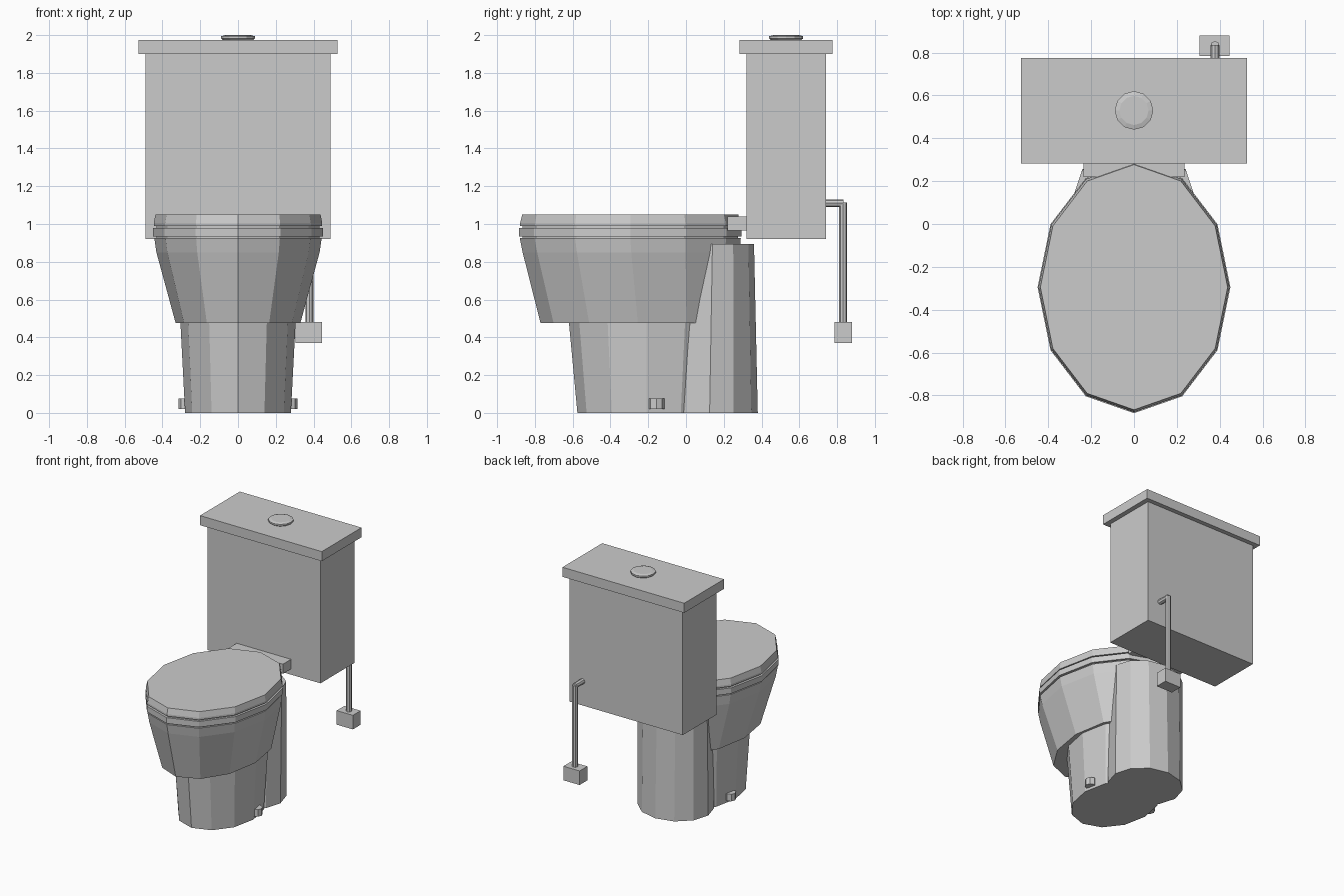
import bpy
import bmesh
import math
from mathutils import Matrix, Vector

if "Cube" in bpy.data.objects:
    bpy.data.objects.remove(bpy.data.objects["Cube"])

ceramic = bpy.data.materials.new("ceramic grey")
ceramic.diffuse_color = (0.6, 0.6, 0.6, 1)
ceramic.use_nodes = True
ceramic.node_tree.nodes["Principled BSDF"].inputs["Base Color"].default_value = ceramic.diffuse_color


def finish(name, bm):
    bmesh.ops.recalc_face_normals(bm, faces=bm.faces[:])
    mesh = bpy.data.meshes.new(name)
    bm.to_mesh(mesh)
    bm.free()
    mesh.materials.append(ceramic)
    obj = bpy.data.objects.new(name, mesh)
    bpy.context.collection.objects.link(obj)
    return obj


def loft(name, rings, sides=12, cx=0.0):
    """Capped stack of elliptical rings, each (z, centre y, radius x, radius y)."""
    bm = bmesh.new()
    loops = []
    for z, cy, rx, ry in rings:
        angles = [2 * math.pi * i / sides for i in range(sides)]
        loops.append([bm.verts.new((cx + rx * math.cos(a), cy + ry * math.sin(a), z))
                      for a in angles])
    for low, high in zip(loops, loops[1:]):
        for i in range(sides):
            j = (i + 1) % sides
            bm.faces.new((low[i], low[j], high[j], high[i]))
    bm.faces.new(loops[0])
    bm.faces.new(loops[-1])
    return finish(name, bm)


def box(name, low, high):
    low, high = Vector(low), Vector(high)
    bm = bmesh.new()
    bmesh.ops.create_cube(bm, size=1, matrix=Matrix.Translation((low + high) / 2)
                          @ Matrix.Diagonal((*(high - low), 1)))
    return finish(name, bm)


def rod(name, start, end, radius, sides=8):
    start, end = Vector(start), Vector(end)
    axis = end - start
    bm = bmesh.new()
    bmesh.ops.create_cone(bm, cap_ends=True, segments=sides, radius1=radius,
                          radius2=radius, depth=axis.length,
                          matrix=Matrix.Translation((start + end) / 2)
                          @ axis.to_track_quat('Z', 'Y').to_matrix().to_4x4())
    return finish(name, bm)


# Pedestal and rear column
loft("pedestal", [(0, -0.21, 0.28, 0.365), (0.48, -0.21, 0.305, 0.41)])
loft("rear_column", [(0, 0.125, 0.28, 0.255), (0.895, 0.14, 0.28, 0.22)])

# Bowl, with a narrow neck that shows as a groove around the seat
loft("bowl", [(0.475, -0.255, 0.33, 0.515), (0.85, -0.29, 0.432, 0.575),
              (0.925, -0.295, 0.443, 0.585)])
loft("seat_spacer", [(0.92, -0.295, 0.432, 0.57), (0.995, -0.295, 0.432, 0.57)])
loft("seat", [(0.935, -0.295, 0.45, 0.588), (0.98, -0.295, 0.45, 0.588)])
loft("seat_lid", [(0.99, -0.295, 0.446, 0.583), (1.005, -0.295, 0.446, 0.583),
                  (1.05, -0.295, 0.437, 0.572)])
box("hinge_block", (-0.235, 0.22, 0.965), (0.235, 0.325, 1.04))

# Tank, tank lid and flush button
box("tank", (-0.49, 0.32, 0.92), (0.49, 0.74, 1.905))
box("tank_lid", (-0.527, 0.283, 1.9), (0.527, 0.775, 1.975))
loft("flush_button", [(1.97, 0.53, 0.075, 0.075), (1.982, 0.53, 0.09, 0.09),
                      (1.994, 0.53, 0.09, 0.09), (2.0, 0.53, 0.068, 0.068)])

# Floor bolt caps
for side, label in ((-1, "left"), (1, "right")):
    loft("bolt_cap_" + label, [(0.02, -0.157, 0.042, 0.042),
                               (0.075, -0.157, 0.042, 0.042)], 8, side * 0.273)

# Water supply pipe and valve
rod("supply_pipe_top", (0.378, 0.73, 1.11), (0.378, 0.835, 1.11), 0.021)
rod("supply_pipe", (0.378, 0.832, 0.47), (0.378, 0.832, 1.115), 0.021)
box("supply_valve", (0.305, 0.785, 0.37), (0.445, 0.88, 0.48))
